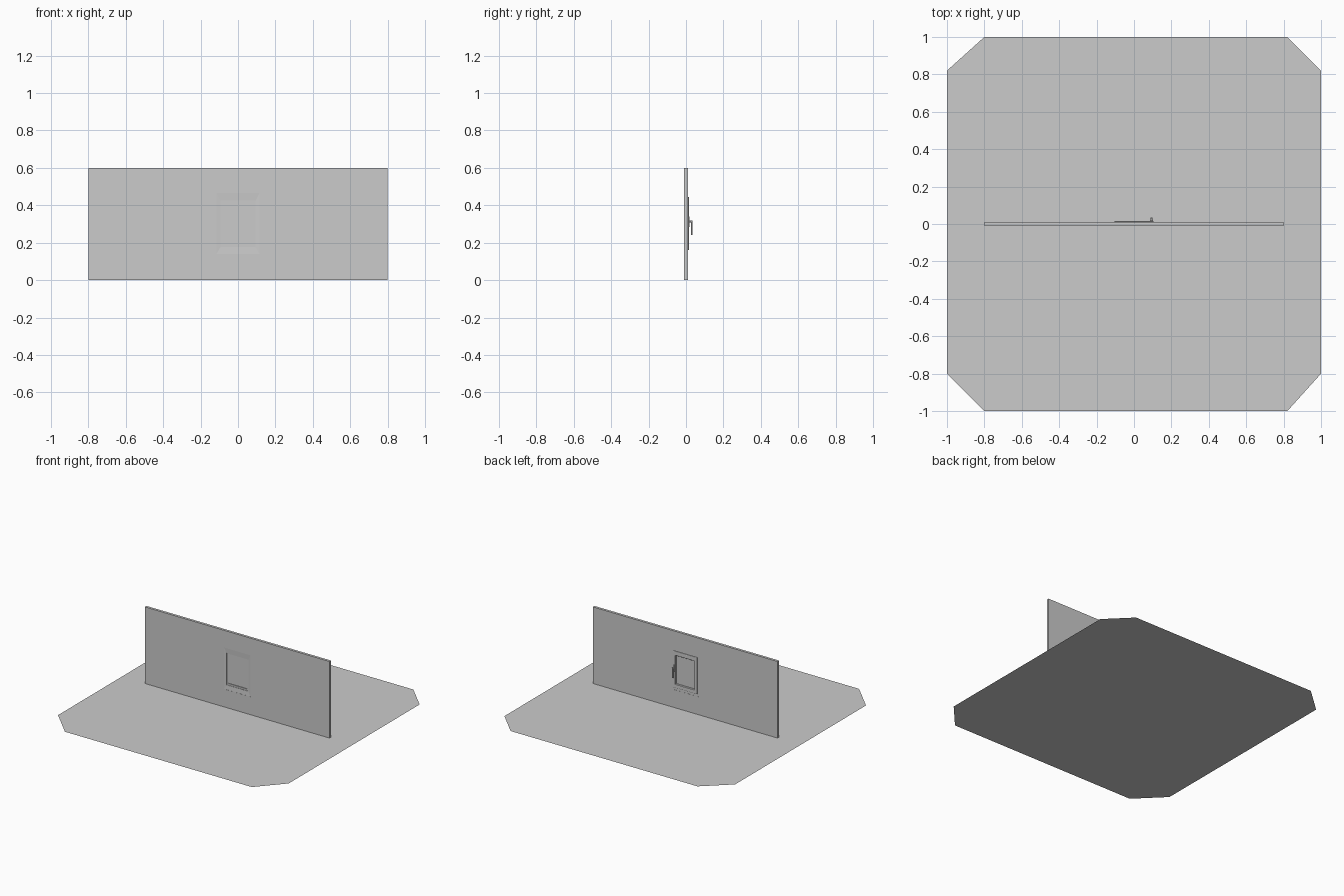
import bpy, bmesh
from math import radians
from mathutils import Matrix

if "Cube" in bpy.data.objects:
    bpy.data.objects.remove(bpy.data.objects["Cube"])


def finish(bm, name):
    bmesh.ops.recalc_face_normals(bm, faces=bm.faces)
    me = bpy.data.meshes.new(name)
    bm.to_mesh(me)
    bm.free()
    ob = bpy.data.objects.new(name, me)
    bpy.context.collection.objects.link(ob)
    return ob


def ring(name, loops):
    """Mitred rectangular frame: loops of (half width, z low, z high, y) round the profile."""
    bm = bmesh.new()
    rows = [[bm.verts.new(p) for p in ((-w, y, a), (w, y, a), (w, y, b), (-w, y, b))]
            for w, a, b, y in loops]
    for i, row in enumerate(rows):
        nxt = rows[(i + 1) % len(rows)]
        for k in range(4):
            j = (k + 1) % 4
            bm.faces.new((row[k], row[j], nxt[j], nxt[k]))
    return finish(bm, name)


def box(name, x, y, z, bevel=0.0):
    bm = bmesh.new()
    size = [r[1] - r[0] for r in (x, y, z)]
    mid = [(r[1] + r[0]) / 2 for r in (x, y, z)]
    bmesh.ops.create_cube(bm, size=1, matrix=Matrix.Translation(mid) @ Matrix.Diagonal((*size, 1)))
    if bevel:
        bmesh.ops.bevel(bm, geom=bm.edges[:], offset=bevel, segments=2, profile=0.5, affect='EDGES')
    return finish(bm, name)


# Flat ground sheet with clipped corners
bm = bmesh.new()
outline = [(-1, 0.82), (-1, -0.8), (-0.8, -1), (0.82, -1),
           (1, -0.8), (1, 0.82), (0.82, 1), (-0.8, 1)]
bm.faces.new([bm.verts.new((x, y, 0)) for x, y in outline])
finish(bm, "ground_sheet")

# Wall with a window opening
ring("wall", [(0.8, 0, 0.6, -0.01), (0.8, 0, 0.6, 0.01),
              (0.115, 0.14, 0.465, 0.01), (0.115, 0.14, 0.465, -0.01)])

# Fixed frame, sloping inward at the front
ring("window_frame", [(0.115, 0.14, 0.465, -0.009), (0.115, 0.14, 0.465, 0.009),
                      (0.094, 0.177, 0.425, 0.009), (0.094, 0.177, 0.425, -0.007)])

# Opening sash, standing proud of the back
ring("window_sash", [(0.105, 0.16, 0.445, 0.009), (0.105, 0.16, 0.445, 0.014),
                     (0.102, 0.163, 0.442, 0.016), (0.084, 0.187, 0.415, 0.016),
                     (0.081, 0.19, 0.412, 0.012), (0.081, 0.19, 0.412, -0.004),
                     (0.094, 0.177, 0.425, -0.004), (0.094, 0.177, 0.425, 0.009)])

# Glass pane
box("glass_pane", (-0.083, 0.083), (0.001, 0.004), (0.188, 0.414))

# Handle: plate, spindle and lever
box("handle_plate", (0.085, 0.101), (0.015, 0.02), (0.285, 0.34), 0.0015)
bm = bmesh.new()
bmesh.ops.create_cone(bm, cap_ends=True, segments=16, radius1=0.005, radius2=0.005, depth=0.014,
                      matrix=Matrix.Translation((0.093, 0.025, 0.313)) @ Matrix.Rotation(radians(90), 4, 'X'))
finish(bm, "handle_spindle")
box("handle_lever", (0.087, 0.099), (0.028, 0.035), (0.24, 0.32), 0.0025)
